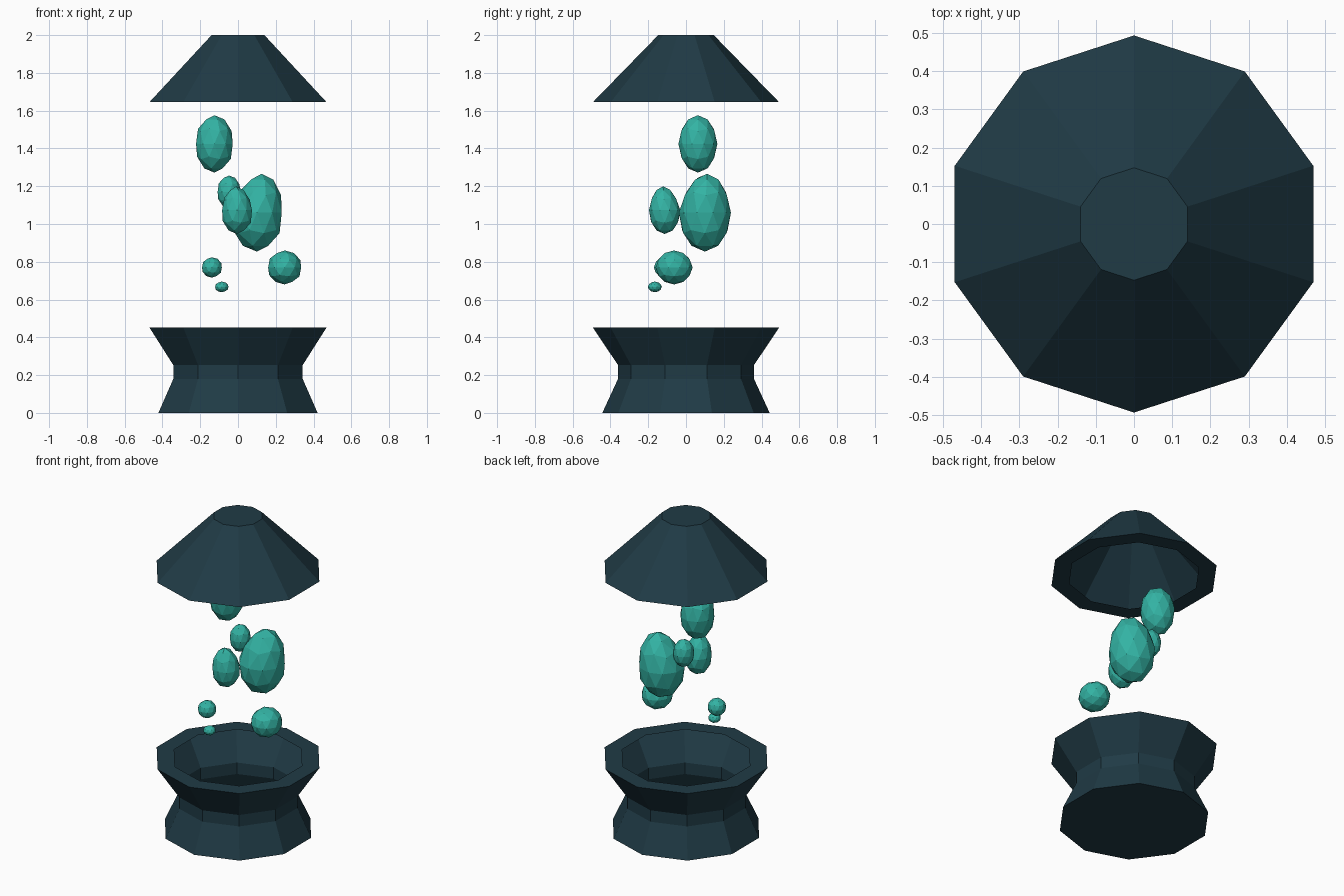
import bpy, bmesh, math
from mathutils import Vector

if "Cube" in bpy.data.objects:
    bpy.data.objects.remove(bpy.data.objects["Cube"])

SIDES = 10


def material(name, rgb):
    m = bpy.data.materials.new(name)
    m.diffuse_color = (*rgb, 1)
    m.use_nodes = True
    m.node_tree.nodes["Principled BSDF"].inputs["Base Color"].default_value = m.diffuse_color
    return m


metal = material("dark blue grey", (0.014, 0.043, 0.06))
wax = material("teal", (0.033, 0.45, 0.37))


def finish(name, bm, mat):
    bmesh.ops.recalc_face_normals(bm, faces=bm.faces)
    me = bpy.data.meshes.new(name)
    bm.to_mesh(me)
    bm.free()
    me.materials.append(mat)
    ob = bpy.data.objects.new(name, me)
    bpy.context.collection.objects.link(ob)


def lathe(name, profile, mat):
    """Ten-sided turned shell, closed at its first ring and open at its rim."""
    bm = bmesh.new()
    rings = []
    for r, z in profile:
        angles = [math.radians(90 + 360 * i / SIDES) for i in range(SIDES)]
        rings.append([bm.verts.new((r * math.cos(a), r * math.sin(a), z)) for a in angles])
    for a, b in zip(rings, rings[1:]):
        for i in range(SIDES):
            j = (i + 1) % SIDES
            bm.faces.new((a[i], a[j], b[j], b[i]))
    bm.faces.new(rings[0])
    finish(name, bm, mat)


def blob(name, centre, size, taper=0.0, lean=(0, 0), detail=2):
    """Faceted wax drop; taper narrows the top, lean shifts the tip."""
    bm = bmesh.new()
    bmesh.ops.create_icosphere(bm, subdivisions=detail, radius=1)
    for v in bm.verts:
        t = v.co.z
        k = 1 - taper * max(t, -0.2)
        up = max(t, 0)
        v.co = Vector(centre) + Vector((v.co.x * size[0] * k + lean[0] * up,
                                        v.co.y * size[1] * k + lean[1] * up,
                                        t * size[2]))
    finish(name, bm, wax)


# Waisted base with an inward rim
lathe("base", [(0.443, 0), (0.36, 0.18), (0.36, 0.253), (0.493, 0.452),
               (0.387, 0.452)], metal)

# Hollow conical cap with an inward rim
lathe("cap", [(0.147, 2.0), (0.493, 1.645), (0.387, 1.645)], metal)

# Floating wax drops
blob("top_drop", (-0.125, 0.063, 1.424), (0.102, 0.103, 0.152))
blob("large_drop", (0.1, 0.1, 1.06), (0.138, 0.138, 0.206), 0.12, (0.025, 0.012))
blob("rear_drop", (-0.048, 0.092, 1.17), (0.063, 0.063, 0.087))
blob("front_drop", (-0.005, -0.113, 1.073), (0.083, 0.083, 0.126), 0.15, (-0.005, -0.008))
blob("small_drop", (-0.138, -0.115, 0.77), (0.055, 0.055, 0.054))
blob("right_drop", (0.247, -0.063, 0.77), (0.092, 0.098, 0.09))
blob("tiny_drop", (-0.086, -0.165, 0.667), (0.037, 0.037, 0.028))
